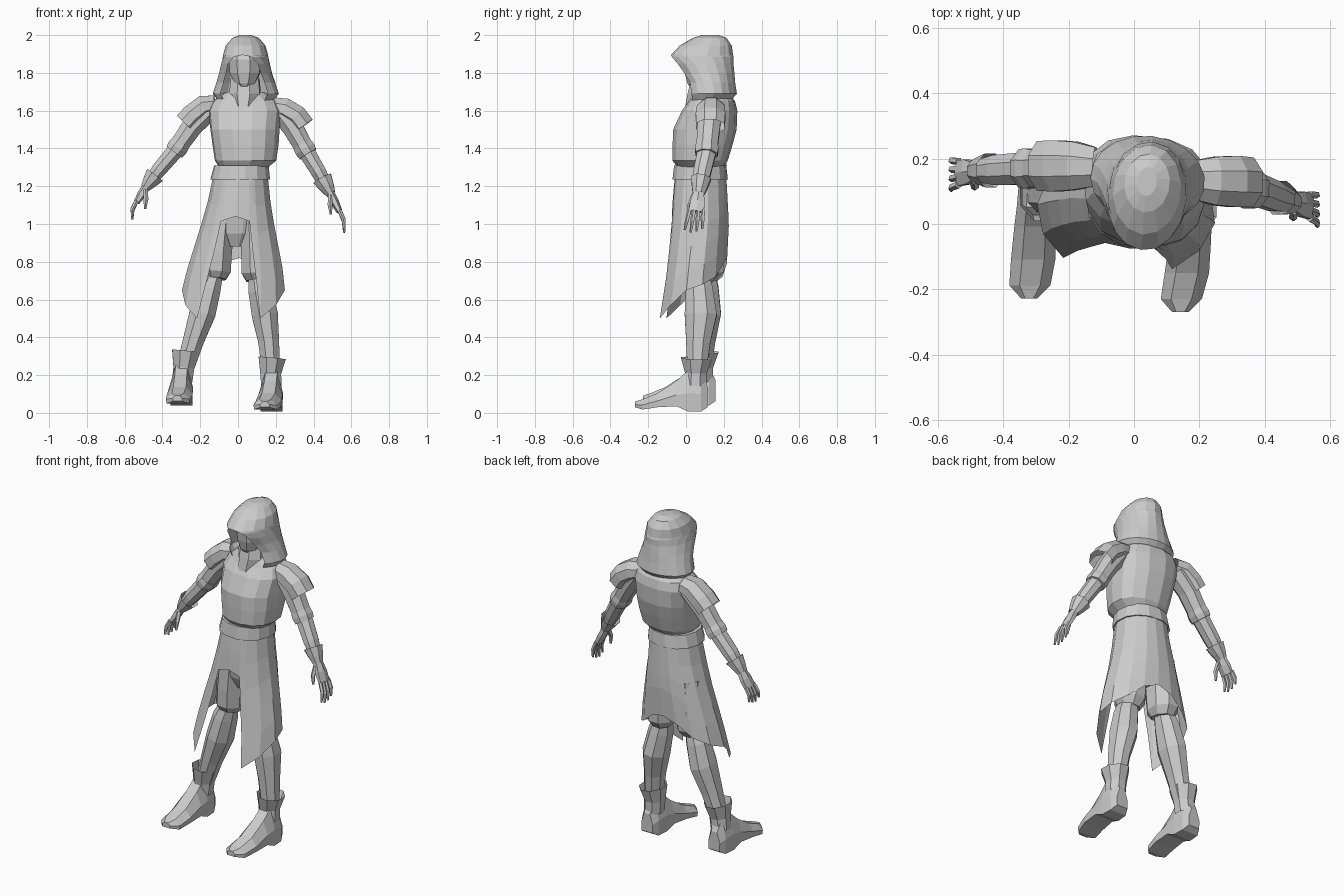
import bpy, bmesh, math
from mathutils import Vector

mat = bpy.data.materials.new("light_grey")
mat.diffuse_color = (0.6, 0.6, 0.6, 1)
YAW = math.radians(-6)


def make(name, verts, faces):
    me = bpy.data.meshes.new(name)
    me.from_pydata([tuple(v) for v in verts], [], faces)
    bm = bmesh.new()
    bm.from_mesh(me)
    bmesh.ops.recalc_face_normals(bm, faces=bm.faces)
    bm.to_mesh(me)
    bm.free()
    me.materials.append(mat)
    ob = bpy.data.objects.new(name, me)
    bpy.context.collection.objects.link(ob)
    return ob


def loft(name, rings, closed=True, caps=True):
    n = len(rings[0])
    verts = [p for r in rings for p in r]
    faces = []
    for i in range(len(rings) - 1):
        for j in range(n if closed else n - 1):
            k = (j + 1) % n
            faces.append((i * n + j, i * n + k, (i + 1) * n + k, (i + 1) * n + j))
    if caps:
        faces.append(tuple(range(n))[::-1])
        faces.append(tuple(range((len(rings) - 1) * n, len(rings) * n)))
    return make(name, verts, faces)


def around(cx, cy, z, rx, ry, a, p=1.0):
    """Point at angle a (0 = front, positive to +x) on a yawed rounded outline."""
    s, c = math.sin(a), math.cos(a)
    x = math.copysign(abs(s) ** p, s) * rx
    y = -math.copysign(abs(c) ** p, c) * ry
    return Vector((cx + x * math.cos(YAW) - y * math.sin(YAW),
                   cy + x * math.sin(YAW) + y * math.cos(YAW), z))


def stack(name, levels, n=12, p=1.0):
    return loft(name, [[around(cx, cy, z, rx, ry, math.tau * (j + 0.5) / n, p)
                        for j in range(n)] for z, cx, cy, rx, ry in levels])


def tube(name, pts, n=8, caps=True):
    """Sweep through (x, y, z, radius along y, radius across)."""
    P = [Vector(q[:3]) for q in pts]
    rings = []
    for i, q in enumerate(pts):
        d = (P[min(i + 1, len(P) - 1)] - P[max(i - 1, 0)]).normalized()
        u = Vector((0, 1, 0))
        u = (u - d * u.dot(d)).normalized()
        v = d.cross(u)
        rings.append([P[i] + u * q[3] * math.cos(math.tau * (j + 0.5) / n)
                      + v * q[4] * math.sin(math.tau * (j + 0.5) / n) for j in range(n)])
    return loft(name, rings, True, caps)


# upper body: tunic, neck and belt
stack("tunic", [(1.30, .03, .075, .13, .12), (1.335, .04, .075, .163, .145),
                (1.42, .04, .088, .176, .158), (1.50, .037, .10, .184, .167),
                (1.60, .037, .125, .194, .145), (1.65, .037, .138, .172, .12),
                (1.70, .038, .13, .10, .09)], 14, 0.85)
stack("neck", [(1.53, .03, .06, .02, .11), (1.62, .037, .085, .065, .095),
               (1.69, .037, .09, .088, .085), (1.77, .038, .10, .08, .075)], 8)
stack("belt", [(1.235, .012, .075, .158, .146), (1.24, .012, .075, .158, .146),
               (1.31, .018, .075, .145, .138)], 14, 0.9)

# face mask
stack("face", [(1.715, .038, .06, .025, .035), (1.745, .038, .07, .058, .066),
               (1.80, .038, .075, .085, .085), (1.87, .038, .08, .09, .098),
               (1.925, .038, .095, .075, .085)], 8)

# hood: rows that open towards the front below the brim
HOOD = [  # z, cx, cy, rx, ry, half opening in degrees
    (1.655, .042, .125, .15, .115, 46), (1.69, .042, .135, .176, .135, 46),
    (1.75, .042, .128, .156, .133, 44), (1.80, .04, .11, .14, .147, 41),
    (1.85, .04, .09, .128, .162, 38), (1.885, .04, .085, .121, .168, 22),
    (1.895, .04, .085, .119, .165, 0), (1.945, .04, .105, .105, .138, 0),
    (1.985, .04, .125, .07, .09, 0), (2.0, .04, .13, .03, .045, 0)]
rows = []
for z, cx, cy, rx, ry, o in HOOD:
    rows.append([around(cx, cy, z, rx, ry, math.radians(o + (360 - 2 * o) * j / 14))
                 for j in range(15)])
loft("hood", rows, False, False)
make("hood_crown", rows[-1][:-1], [tuple(range(14))])

# skirt: flared cloth with a front arch, two front points and a raised back
PROFILE = [(1.24, .014, .077, .148, .138), (1.13, .008, .075, .165, .146),
           (1.0, 0, .075, .194, .153), (.75, -.015, .055, .258, .16),
           (.62, -.025, .045, .28, .17), (.48, -.035, .035, .285, .195)]
HEM = [(0, 1.04), (22, 1.015), (25, .86), (29, .68), (35, .50), (58, .57), (85, .65),
       (112, .68), (138, .72), (160, .79), (180, .82)]
HEM = [(-a, h) for a, h in HEM[:0:-1]] + HEM


def profile(z):
    for a, b in zip(PROFILE, PROFILE[1:]):
        if z >= b[0]:
            t = (a[0] - z) / (a[0] - b[0])
            return [a[k] + (b[k] - a[k]) * t for k in range(1, 5)]
    return PROFILE[-1][1:]


rows = []
for i in range(6):
    row = []
    for a, h in HEM:
        z = 1.24 + (h - 1.24) * i / 5
        cx, cy, rx, ry = profile(z)
        row.append(around(cx, cy, z, rx, ry, math.radians(a), 0.95))
    rows.append(row)
loft("skirt", rows, False, False)

# hips and legs
stack("hips", [(.88, -.01, .10, .06, .06), (.95, -.01, .09, .13, .085), (1.06, 0, .085, .14, .10)], 10)
THIGH = {"left": [(-.095, .10, 1.03), (-.11, .105, .86), (-.117, .105, .75), (-.12, .10, .71)],
         "right": [(.09, .08, 1.03), (.095, .08, .86), (.098, .08, .74), (.1, .075, .70)]}
SHIN = {"left": [(-.125, .1, .74), (-.153, .1, .66), (-.187, .1, .53), (-.237, .09, .38), (-.285, .085, .22)],
        "right": [(.1, .07, .74), (.117, .07, .65), (.142, .078, .52), (.162, .065, .38), (.178, .055, .18)]}
CUFF = {"left": [(-.295, .085, .17), (-.287, .085, .24), (-.277, .09, .325)],
        "right": [(.177, .05, .14), (.173, .052, .21), (.181, .055, .29)]}
FOOT = [  # y, cx, half width, bottom, top
    (.115, .18, .038, .03, .14), (.08, .18, .055, .008, .21), (.01, .178, .06, .008, .225),
    (-.05, .172, .064, .035, .17), (-.15, .162, .068, .03, .105),
    (-.23, .145, .063, .018, .072), (-.27, .142, .025, .03, .06)]
for side in ("left", "right"):
    tube(side + "_trouser", [p + r for p, r in zip(
        THIGH[side], [(.1, .085), (.105, .085), (.1, .085), (.07, .06)])])
    tube(side + "_shin", [p + r for p, r in zip(
        SHIN[side], [(.06, .05), (.078, .068), (.092, .075), (.07, .06), (.05, .05)])])
    tube(side + "_boot_cuff", [p + r for p, r in zip(
        CUFF[side], [(.062, .058), (.062, .06), (.088, .078)])], 8, False)
    secs = []
    for y, cx, w, b, t in FOOT:
        if side == "left":
            cx, y, b, t = -.31 + (cx - .16) * .6, y + .042, b + .032, t + .032
        m = b + (t - b) * .45
        secs.append([Vector((cx + dx * w, y, z)) for dx, z in
                     [(-.95, b), (.95, b), (1, m), (.5, t), (-.5, t), (-1, m)]])
    loft(side + "_boot", secs)

# arms: path points per side, shared radii
ARM = {"left": [(-.15, .175, 1.61), (-.24, .175, 1.52), (-.32, .17, 1.405), (-.335, .17, 1.385),
                (-.42, .165, 1.285), (-.485, .162, 1.20)],
       "right": [(.22, .13, 1.61), (.29, .12, 1.51), (.355, .11, 1.395), (.37, .108, 1.37),
                 (.43, .085, 1.27), (.485, .068, 1.17)]}
PAD = {"left": [(-.12, .175, 1.63), (-.18, .178, 1.622), (-.24, .178, 1.575), (-.28, .178, 1.532)],
       "right": [(.185, .135, 1.62), (.245, .132, 1.607), (.307, .13, 1.57), (.346, .128, 1.517)]}
TIP = {"left": Vector((-.56, .15, 1.02)), "right": Vector((.562, .04, .95))}
for side, s in (("left", -1), ("right", 1)):
    A = ARM[side]
    tube(side + "_upper_arm", [p + r for p, r in zip(A[:3], [(.068, .065), (.065, .06), (.06, .053)])])
    e, f = Vector(A[2]), Vector(A[3])
    d = (f - e).normalized()
    tube(side + "_sleeve_band", [tuple(e + d * t) + r for t, r in
                                 [(-.03, (.062, .056)), (0, (.067, .06)), (.03, (.063, .055))]])
    tube(side + "_forearm", [p + r for p, r in zip(A[3:], [(.053, .047), (.05, .043), (.033, .028)])])
    # bracer flares out towards the elbow side
    w, m = Vector(A[5]), Vector(A[4])
    tube(side + "_bracer", [tuple(m.lerp(w, t)) + r for t, r in
                            [(.3, (.056, .056)), (.75, (.045, .042)), (1.1, (.034, .028))]], 8, False)
    # palm, four fingers and thumb
    k = w.lerp(TIP[side], .48) + Vector((s * .016, 0, 0))
    tube(side + "_palm", [tuple(w) + (.03, .022), tuple(w.lerp(k, .5)) + (.044, .023),
                          tuple(k) + (.046, .016)], 6)
    for i in range(4):
        o = (i - 1.5) * .024
        t = TIP[side] + Vector((0, o * 1.3, abs(i - 1.3) * .014))
        b = k + Vector((0, o, .008))
        mid = b.lerp(t, .5) + Vector((s * .010, 0, 0))
        tube(f"{side}_finger_{i + 1}", [tuple(b) + (.012, .012), tuple(mid) + (.011, .011),
                                        tuple(t) + (.006, .006)], 5)
    b = w + Vector((s * .005, -.025, -.02))
    tube(side + "_thumb", [tuple(b) + (.016, .014),
                           tuple(b + Vector((-s * .003, -.022, -.05))) + (.013, .013),
                           tuple(b + Vector((s * .002, -.026, -.10))) + (.007, .007)], 5)
    # flared shoulder guard
    tube(side + "_shoulder_guard", [p + r for p, r in zip(
        PAD[side], [(.065, .055), (.08, .065), (.085, .066), (.082, .066)])], 8, False)
